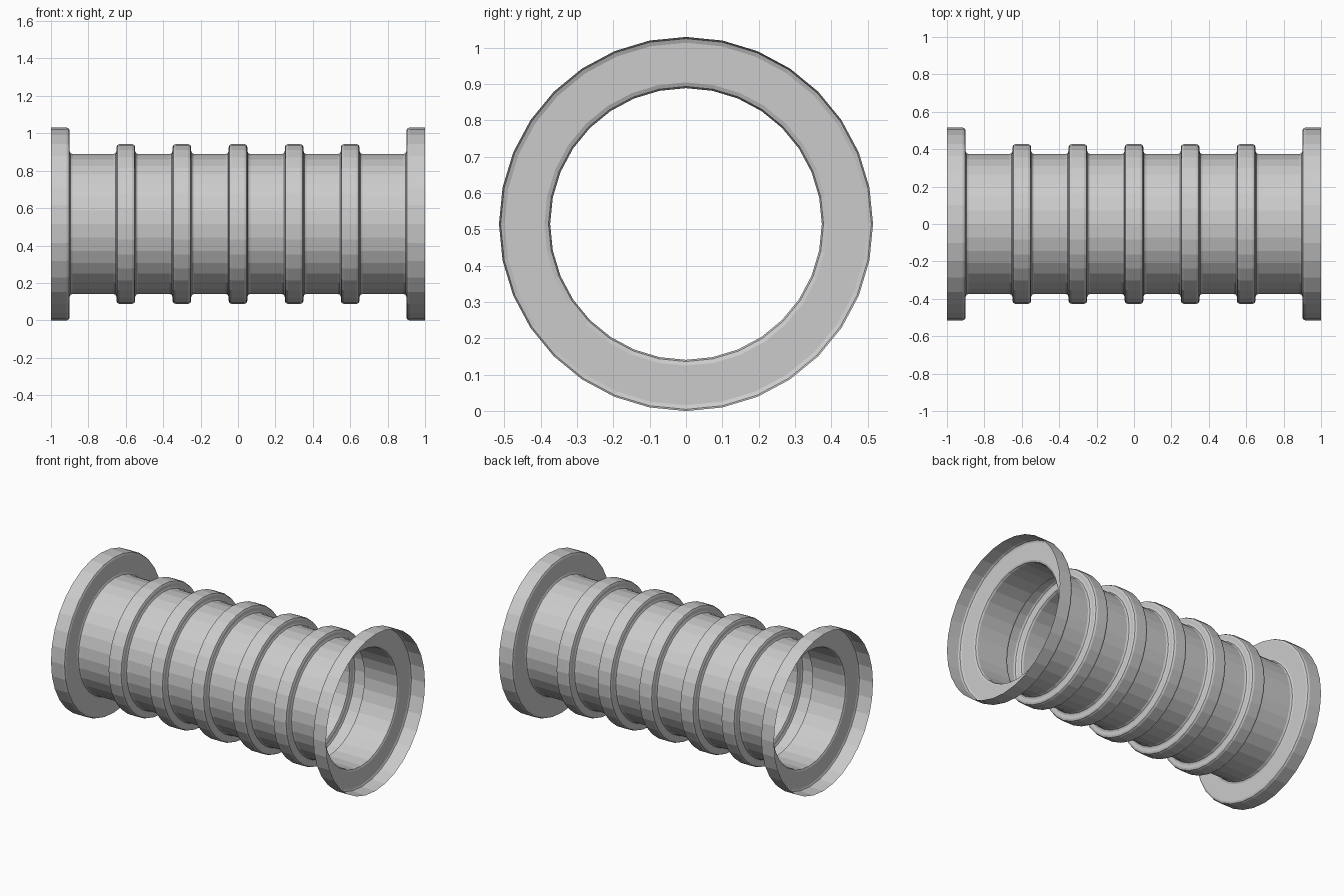
import bpy, bmesh
from math import tau
from mathutils import Vector

if "Cube" in bpy.data.objects:
    bpy.data.objects.remove(bpy.data.objects["Cube"])

R_FLANGE, R_TUBE, R_RIB = 0.515, 0.374, 0.427
SIDES, B = 32, 0.016  # facets around the pipe, bevel size


def rounded(points):
    """Open (x, r) profile with every inner corner bevelled in two segments."""
    pts = [Vector(p) for p in points]
    out = [pts[0]]
    for a, c, b in zip(pts, pts[1:], pts[2:]):
        p = c + (a - c).normalized() * B
        q = c + (b - c).normalized() * B
        out += [p, c + ((p + q) / 2 - c) * 0.5858, q]
    return out + [pts[-1]]


# Profile along the pipe: left flange, five ribs, right flange
profile = [(-1, R_FLANGE), (-0.9, R_FLANGE), (-0.9, R_TUBE)]
for i in range(-2, 3):
    x = 0.3 * i
    profile += [(x - 0.05, R_TUBE), (x - 0.05, R_RIB),
                (x + 0.05, R_RIB), (x + 0.05, R_TUBE)]
profile += [(0.9, R_TUBE), (0.9, R_FLANGE), (1, R_FLANGE)]

# Single-skin pipe turned around the x axis
bm = bmesh.new()
verts = [bm.verts.new((p.x, 0, R_FLANGE + p.y)) for p in rounded(profile)]
edges = [bm.edges.new(pair) for pair in zip(verts, verts[1:])]
bmesh.ops.spin(bm, geom=verts + edges, cent=(0, 0, R_FLANGE), axis=(1, 0, 0),
               angle=tau, steps=SIDES)
bmesh.ops.remove_doubles(bm, verts=bm.verts, dist=0.0005)
bmesh.ops.recalc_face_normals(bm, faces=bm.faces)

# Make the skin face outward
bm.faces.ensure_lookup_table()
top = max(bm.faces, key=lambda f: f.calc_center_median().z)
if top.normal.z < 0:
    bmesh.ops.reverse_faces(bm, faces=bm.faces)

mesh = bpy.data.meshes.new("ribbed_pipe")
bm.to_mesh(mesh)
bm.free()
pipe = bpy.data.objects.new("ribbed_pipe", mesh)
bpy.context.collection.objects.link(pipe)
